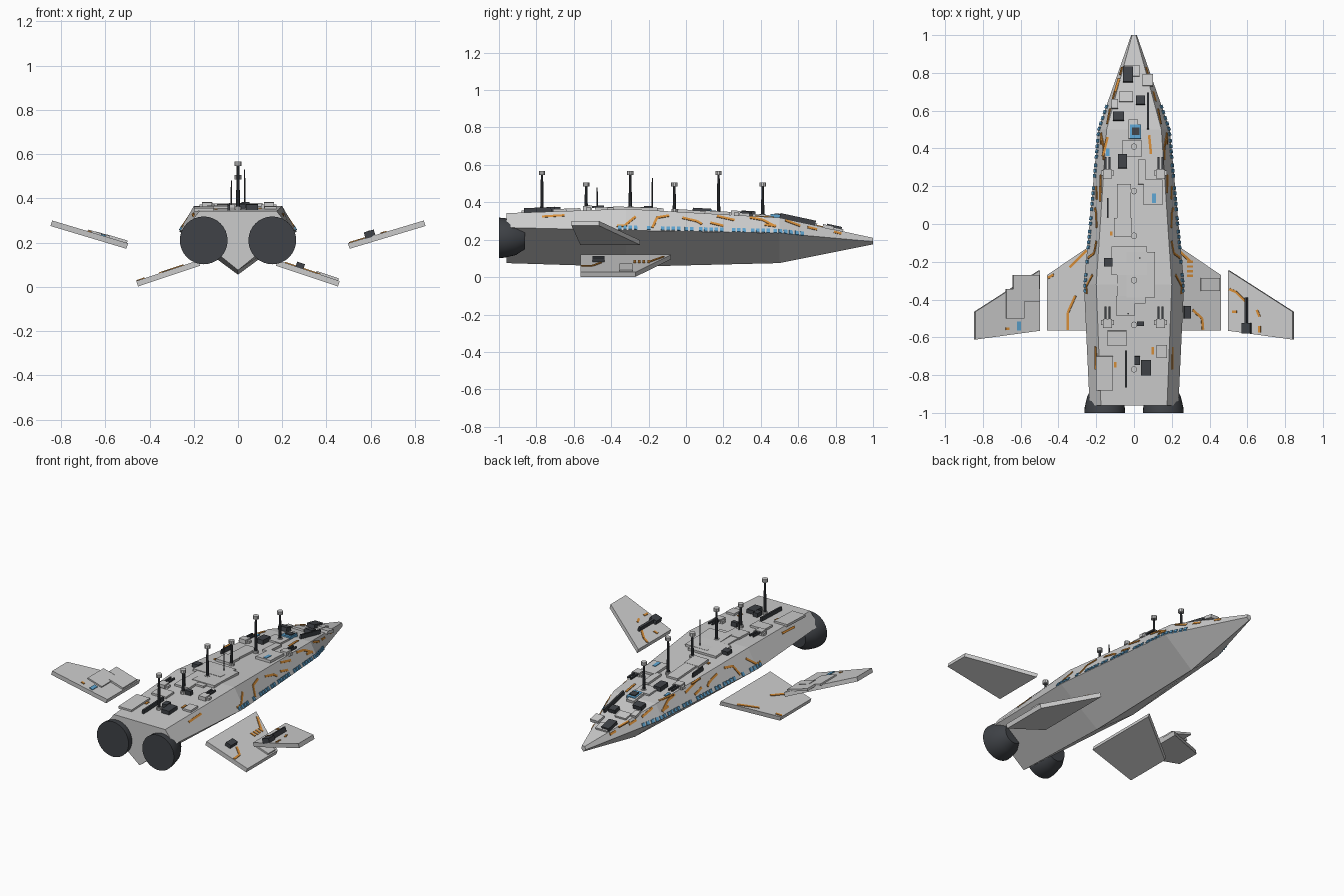
import bpy, bmesh, math
from mathutils import Vector, Matrix


def material(name, rgb):
    m = bpy.data.materials.new(name)
    m.diffuse_color = (*rgb, 1)
    return m


HULL = material("hull_grey", (0.6, 0.6, 0.6))
DARK = material("dark_metal", (0.05, 0.055, 0.063))
ORANGE = material("orange_paint", (0.68, 0.27, 0.04))
BLUE = material("blue_glass", (0.11, 0.37, 0.63))


def finish(bm, name, mat):
    bmesh.ops.recalc_face_normals(bm, faces=bm.faces)
    me = bpy.data.meshes.new(name)
    bm.to_mesh(me)
    bm.free()
    me.materials.append(mat)
    ob = bpy.data.objects.new(name, me)
    bpy.context.collection.objects.link(ob)
    return ob


def loft(name, rings, mat):
    bm = bmesh.new()
    vs = [[bm.verts.new(p) for p in r] for r in rings]
    n = len(vs[0])
    for a, b in zip(vs, vs[1:]):
        for i in range(n):
            bm.faces.new((a[i], a[(i + 1) % n], b[(i + 1) % n], b[i]))
    bm.faces.new(vs[0])
    bm.faces.new(vs[-1])
    return finish(bm, name, mat)


# Hull: y, chine x, chine z, top edge x, top z, keel z
SECT = [(-0.96, 0.235, 0.265, 0.175, 0.342, 0.075),
        (-0.32, 0.265, 0.25, 0.2, 0.365, 0.055),
        (0.5, 0.19, 0.235, 0.145, 0.318, 0.075),
        (1.0, 0.015, 0.19, 0.01, 0.21, 0.175)]
loft("hull", [[(0, y, k), (c, y, cz), (t, y, tz), (-t, y, tz), (-c, y, cz)]
              for y, c, cz, t, tz, k in SECT], HULL)


def section(y):
    for a, b in zip(SECT, SECT[1:]):
        if y <= b[0]:
            f = (y - a[0]) / (b[0] - a[0])
            return [p + (q - p) * f for p, q in zip(a, b)]
    return SECT[-1]


# Surfaces that details sit on: each maps (u, y) to a point
def top(u, y):
    return Vector((u, y, section(y)[4]))


def slope(u, y):
    _, c, cz, t, tz, _ = section(y)
    a = abs(u)
    return Vector((math.copysign(t + (c - t) * a, u), y, tz + (cz - tz) * a))


def low(u, y):
    return Vector((u, y, 0.12 - (abs(u) - 0.18) * 0.335))


def up(u, y):
    return Vector((u, y, 0.197 + (abs(u) - 0.497) * 0.3))


def slab(bm, surf, a, b, width, h, base=0.0):
    """Box lying on a surface from a to b."""
    p, q = surf(*a), surf(*b)
    u, y = (a[0] + b[0]) / 2, (a[1] + b[1]) / 2
    n = (surf(u + 0.01, y) - surf(u - 0.01, y)).cross(surf(u, y + 0.01) - surf(u, y - 0.01))
    n = (n if n.z > 0 else -n).normalized()
    d = (q - p).normalized()
    w = n.cross(d).normalized()
    n = d.cross(w)
    mid = (p + q) / 2 + n * (base + (h - 0.004) / 2)
    m = Matrix((w * width, d * (q - p).length, n * (h + 0.004))).transposed().to_4x4()
    bmesh.ops.create_cube(bm, size=1, matrix=Matrix.Translation(mid) @ m)


def plates(name, mat, surf, rects, h):
    """rects: x0, x1, y0, y1; stepped heights keep overlaps distinct."""
    bm = bmesh.new()
    for i, (x0, x1, y0, y1) in enumerate(rects):
        x = (x0 + x1) / 2
        slab(bm, surf, (x, y0), (x, y1), x1 - x0, h + 0.0015 * (i % 4))
    finish(bm, name, mat)


def stripes(name, surf, paths, sides=(1,), width=0.013, h=0.004):
    bm = bmesh.new()
    for s in sides:
        for path in paths:
            for a, b in zip(path, path[1:]):
                slab(bm, surf, (s * a[0], a[1]), (s * b[0], b[1]), width, h)
    finish(bm, name, ORANGE)


# Floating wings
LOW = [(0.18, -0.08), (0.46, -0.27), (0.46, -0.565), (0.18, -0.565)]
UP = [(0.497, -0.245), (0.84, -0.465), (0.84, -0.612), (0.497, -0.565)]
for s, side in ((1, "right"), (-1, "left")):
    for label, surf, pts, nx in (("lower", low, LOW, 0.335), ("upper", up, UP, -0.3)):
        off = Vector((s * nx, 0, 1)).normalized() * 0.026
        face = [surf(s * x, y) for x, y in pts]
        loft(f"{side}_{label}_wing", [face, [p - off for p in face]], HULL)
    # Engines
    prof = [(-1.0, 0.108), (-0.97, 0.106), (-0.91, 0.092), (-0.86, 0.06)]
    ob = loft(f"{side}_engine", [[(s * 0.155 + r * math.cos(k * math.pi / 16), y,
                                   0.21 + r * math.sin(k * math.pi / 16)) for k in range(32)]
                                 for y, r in prof], DARK)
    for p in ob.data.polygons:
        p.use_smooth = len(p.vertices) == 4

# Raised deck plating
plates("deck_plates", HULL, top, [
    (-0.2, -0.11, -0.88, -0.7), (-0.14, -0.04, -0.645, -0.565), (-0.12, 0.07, -0.27, -0.12),
    (-0.04, 0.11, -0.39, -0.15), (-0.09, 0.06, -0.42, -0.265), (-0.095, 0.005, -0.485, -0.38),
    (-0.105, -0.01, -0.07, 0.03), (0.05, 0.15, 0.1, 0.235), (-0.06, 0.04, 0.355, 0.445),
    (-0.09, -0.015, 0.03, 0.21), (0.02, 0.06, 0.21, 0.34), (0.045, 0.1, 0.73, 0.79),
    (-0.08, -0.005, 0.645, 0.7), (0.12, 0.175, -0.71, -0.64), (-0.12, -0.085, 0.61, 0.66),
    (-0.03, 0.02, 0.45, 0.55), (-0.05, 0.03, 0.78, 0.84)], 0.011)
plates("lower_wing_plate", HULL, low, [(0.35, 0.455, -0.355, -0.285)], 0.01)
plates("upper_wing_plates", HULL, up, [(-0.68, -0.58, -0.5, -0.345), (-0.645, -0.5, -0.345, -0.27),
                                       (-0.6, -0.5, -0.41, -0.345)], 0.008)

# Dark equipment boxes and rails
plates("deck_boxes", DARK, top, [
    (-0.057, -0.005, 0.75, 0.83), (0.01, 0.057, 0.63, 0.675), (-0.11, -0.052, 0.545, 0.59),
    (-0.085, -0.037, 0.295, 0.37), (-0.158, -0.115, -0.225, -0.182), (0.037, 0.09, -0.8, -0.72),
    (0.003, 0.033, -0.745, -0.7), (0.015, 0.053, -0.54, -0.515), (-0.01, 0.03, 0.47, 0.51),
    (-0.048, -0.037, -0.865, -0.67), (0.069, 0.08, 0.5, 0.69), (-0.143, -0.135, 0.035, 0.135)], 0.022)
plates("lower_wing_box", DARK, low, [(0.26, 0.297, -0.5, -0.435)], 0.022)
plates("upper_wing_gun", DARK, up, [(0.575, 0.622, -0.58, -0.525), (0.592, 0.605, -0.525, -0.39)], 0.026)

# Blue panels
plates("deck_blue_panels", BLUE, top, [(-0.02, 0.038, 0.45, 0.525), (0.095, 0.117, 0.11, 0.16)], 0.017)
plates("deck_blue_marks", BLUE, top, [(-0.147, -0.13, 0.36, 0.4), (-0.09, -0.073, -0.005, 0.018)], 0.006)
plates("wing_blue_mark", BLUE, up, [(-0.62, -0.598, -0.565, -0.515)], 0.005)

# Window rows along both sides
bm = bmesh.new()
for s in (1, -1):
    for start, count in ((0.62, 2), (0.56, 4), (0.44, 4), (0.31, 3), (0.19, 5),
                         (0.03, 2), (-0.04, 4), (-0.2, 1), (-0.27, 4)):
        for i in range(count):
            y = start - i * 0.028
            slab(bm, slope, (s * 0.88, y - 0.009), (s * 0.88, y + 0.009), 0.022, 0.006)
finish(bm, "side_windows", BLUE)

# Orange markings
stripes("hull_stripes", slope, [
    [(0.3, -0.77), (0.25, -0.65)], [(0.8, -0.37), (0.8, -0.33), (0.35, -0.27)],
    [(0.85, -0.18), (0.35, -0.155), (0.22, -0.09)], [(0.3, -0.02), (0.45, 0.06), (0.6, 0.085)],
    [(0.5, 0.13), (0.65, 0.2)], [(0.12, 0.165), (0.3, 0.26)], [(0.1, 0.34), (0.2, 0.41), (0.6, 0.48)],
    [(0.5, 0.42), (0.55, 0.48)], [(0.1, 0.53), (0.3, 0.61)], [(0.3, 0.65), (0.35, 0.7)],
    [(0.3, 0.79), (0.35, 0.83)]], (1, -1))
stripes("deck_stripes", top, [
    [(0.08, 0.47), (0.09, 0.37)], [(-0.14, 0.46), (-0.165, 0.36)], [(-0.08, 0.77), (-0.1, 0.7)],
    [(-0.18, 0.2), (-0.18, 0.12)], [(-0.1, -0.73), (-0.1, -0.76)], [(0.1, -0.65), (0.1, -0.69)],
    [(-0.12, -0.04), (-0.12, -0.06)]])
stripes("lower_wing_stripes", low, [
    [(0.31, -0.455), (0.36, -0.5), (0.365, -0.56)], [(0.215, -0.12), (0.3, -0.2)],
    [(0.28, -0.2), (0.31, -0.2)], [(0.28, -0.225), (0.31, -0.225)],
    [(0.28, -0.25), (0.31, -0.25)], [(0.28, -0.275), (0.31, -0.275)],
    [(-0.31, -0.38), (-0.35, -0.47), (-0.35, -0.56)], [(-0.25, -0.14), (-0.34, -0.23)],
    [(-0.455, -0.285), (-0.425, -0.268)]])
stripes("upper_wing_stripes", up, [
    [(0.505, -0.345), (0.54, -0.36), (0.59, -0.41)], [(0.65, -0.455), (0.665, -0.49)],
    [(0.665, -0.54), (0.665, -0.575)], [(0.52, -0.465), (0.545, -0.465)],
    [(-0.56, -0.38), (-0.51, -0.34)], [(-0.68, -0.555), (-0.66, -0.555)]])

# Twin-barrel turrets
bodies, barrels = bmesh.new(), bmesh.new()
for s in (1, -1):
    for y in (0.265, -0.525):
        x = s * 0.14
        slab(bodies, top, (x, y - 0.025), (x, y + 0.022), 0.046, 0.024)
        slab(bodies, top, (x, y - 0.008), (x, y + 0.018), 0.07, 0.014)
        for dx in (-0.011, 0.011):
            slab(barrels, top, (x + dx, y + 0.01), (x + dx, y + 0.088), 0.01, 0.006, 0.016)
finish(bodies, "turret_bodies", HULL)
finish(barrels, "turret_barrels", DARK)

# Masts with capped tips, and thin whip aerials
masts, caps = bmesh.new(), bmesh.new()


def rod(bm, x, y, z0, z1, r0, r1, n=10):
    bmesh.ops.create_cone(bm, cap_ends=True, segments=n, radius1=r0, radius2=r1, depth=z1 - z0,
                          matrix=Matrix.Translation((x, y, (z0 + z1) / 2)))


for i in range(6):
    y = 0.41 - i * 0.236
    z, zt = section(y)[4], (0.505, 0.567)[i % 2]
    rod(masts, 0, y, z - 0.01, zt - 0.015, 0.01, 0.006)
    rod(caps, 0, y, zt - 0.02, zt, 0.017, 0.017)
    rod(caps, 0, y, z - 0.01, z + 0.014, 0.016, 0.016)
rod(masts, -0.03, -0.475, 0.34, 0.48, 0.004, 0.003, 6)
rod(masts, 0.03, -0.18, 0.34, 0.53, 0.004, 0.003, 6)
finish(masts, "antenna_masts", DARK)
finish(caps, "antenna_caps", HULL)
